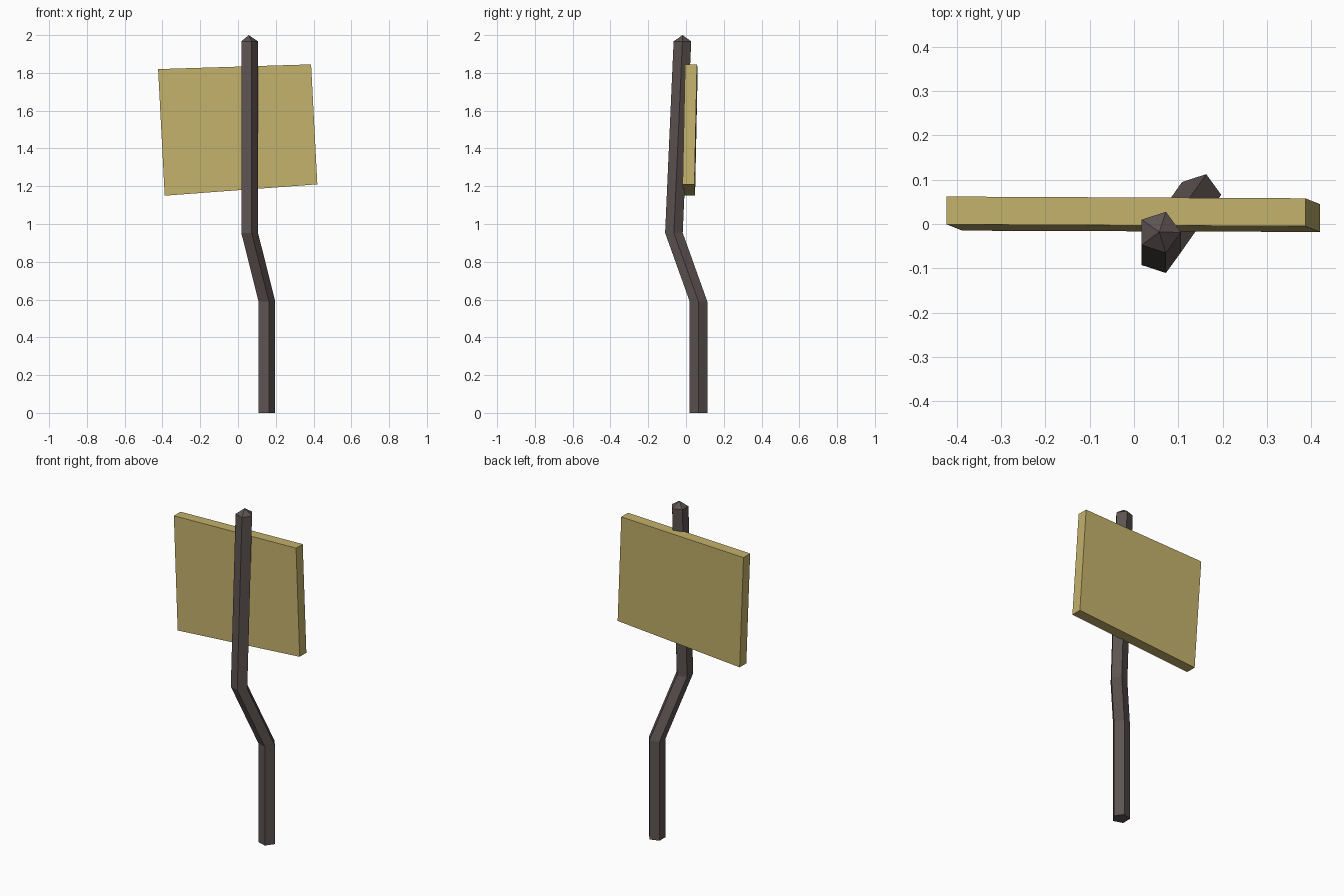
import bpy, bmesh, math

if "Cube" in bpy.data.objects:
    bpy.data.objects.remove(bpy.data.objects["Cube"])


def material(name, color):
    mat = bpy.data.materials.new(name)
    mat.diffuse_color = (*color, 1)
    mat.use_nodes = True
    mat.node_tree.nodes["Principled BSDF"].inputs["Base Color"].default_value = mat.diffuse_color
    return mat


def finish(name, bm, mat):
    bmesh.ops.recalc_face_normals(bm, faces=bm.faces[:])
    mesh = bpy.data.meshes.new(name)
    bm.to_mesh(mesh)
    bm.free()
    mesh.materials.append(mat)
    obj = bpy.data.objects.new(name, mesh)
    bpy.context.collection.objects.link(obj)
    return obj


def loft(bm, rings):
    """Join consecutive rings of vertices with quads."""
    for a, b in zip(rings, rings[1:]):
        n = len(a)
        for i in range(n):
            j = (i + 1) % n
            bm.faces.new((a[i], a[j], b[j], b[i]))


# Crooked five-sided post with a pointed top
SIDES, RADIUS = 5, 0.049
path = [(0.148, 0.066, 0), (0.148, 0.066, 0.59),
        (0.057, -0.064, 0.953), (0.057, -0.019, 1.967)]
bm = bmesh.new()
rings = []
for x, y, z in path:
    angles = [2 * math.pi * i / SIDES for i in range(SIDES)]
    rings.append([bm.verts.new((x + RADIUS * math.cos(a),
                                y + RADIUS * math.sin(a), z)) for a in angles])
loft(bm, rings)
bm.faces.new(rings[0])
tip = bm.verts.new((0.057, -0.018, 2.0))
for i in range(SIDES):
    bm.faces.new((rings[-1][i], rings[-1][(i + 1) % SIDES], tip))
finish("post", bm, material("dark_wood", (0.11, 0.088, 0.083)))

# Slightly skewed sign board, front outline extruded backwards
THICKNESS = 0.063
outline = [(-0.423, -0.001, 1.82), (0.387, -0.005, 1.845),
           (0.42, -0.018, 1.21), (-0.388, -0.015, 1.15)]
bm = bmesh.new()
front = [bm.verts.new(p) for p in outline]
back = [bm.verts.new((x, y + THICKNESS, z)) for x, y, z in outline]
loft(bm, [front, back])
bm.faces.new(front)
bm.faces.new(back)
finish("sign_board", bm, material("yellow_wood", (0.55, 0.44, 0.15)))
